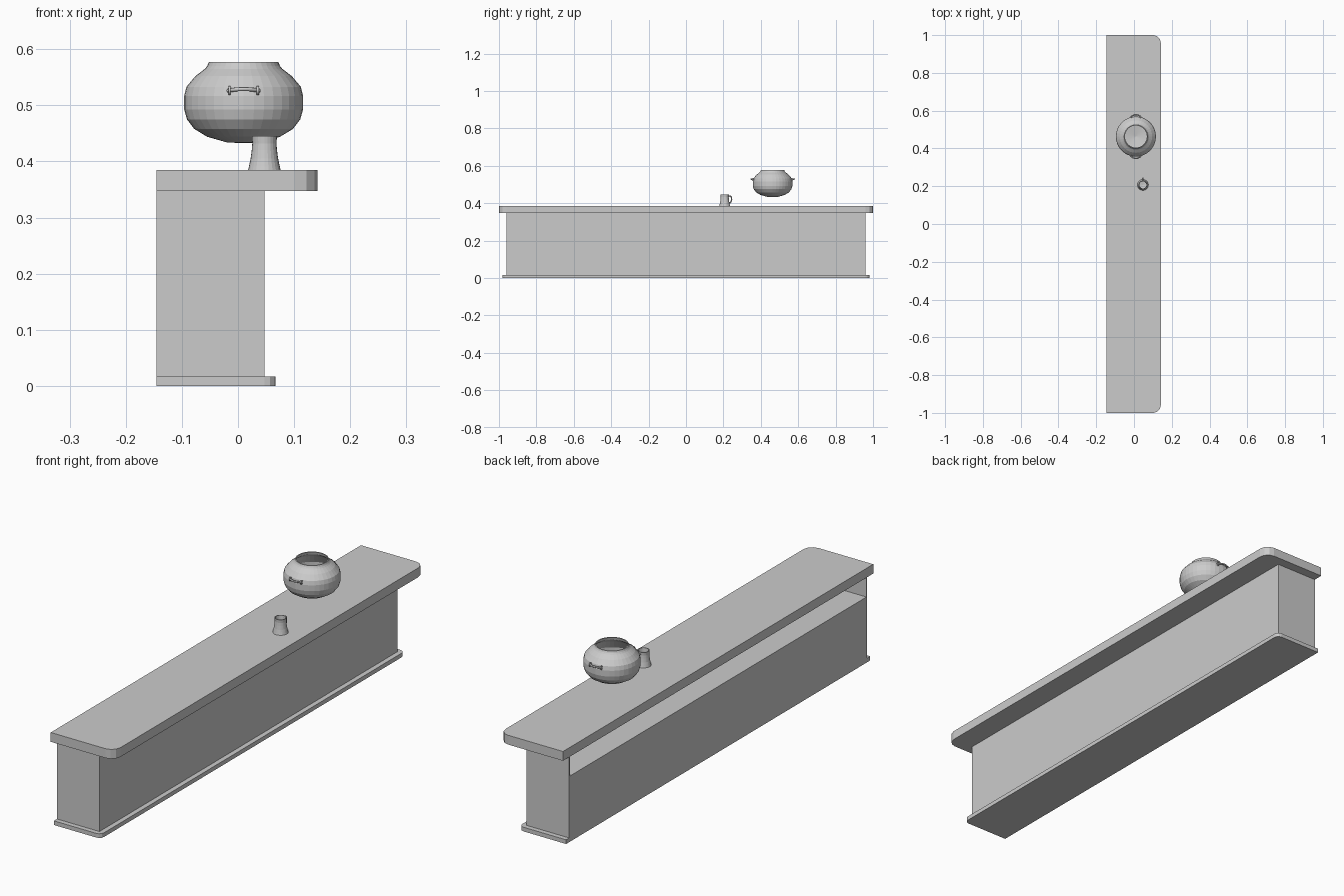
import bpy, bmesh, math
from mathutils import Vector

if "Cube" in bpy.data.objects:
    bpy.data.objects.remove(bpy.data.objects["Cube"])

grey = bpy.data.materials.new("plain grey")
grey.diffuse_color = (0.6, 0.6, 0.6, 1)
grey.use_nodes = True
grey.node_tree.nodes["Principled BSDF"].inputs["Base Color"].default_value = grey.diffuse_color

BACK = -0.145


def finish(name, bm):
    bmesh.ops.recalc_face_normals(bm, faces=bm.faces[:])
    me = bpy.data.meshes.new(name)
    bm.to_mesh(me)
    bm.free()
    me.materials.append(grey)
    ob = bpy.data.objects.new(name, me)
    bpy.context.collection.objects.link(ob)
    return ob


def prism(name, points, direction):
    """Extrude a closed outline along a direction."""
    bm = bmesh.new()
    f = bm.faces.new([bm.verts.new(p) for p in points])
    ext = bmesh.ops.extrude_face_region(bm, geom=[f], use_keep_orig=True)
    bmesh.ops.translate(bm, vec=Vector(direction),
                        verts=[v for v in ext["geom"] if isinstance(v, bmesh.types.BMVert)])
    return finish(name, bm)


def slab(name, front_x, half_y, z0, z1, r):
    """Board with square back corners and rounded front corners."""
    pts = [(BACK, half_y, z0), (BACK, -half_y, z0)]
    for sy, start in ((-1, -90), (1, 0)):
        for i in range(4):
            a = math.radians(start + 30 * i)
            pts.append((front_x - r + r * math.cos(a),
                        sy * (half_y - r) + r * math.sin(a), z0))
    return prism(name, pts, (0, 0, z1 - z0))


def lathe(name, profile, centre, steps):
    """Spin a (radius, z) profile around a vertical axis."""
    bm = bmesh.new()
    verts = [bm.verts.new((r, 0, z)) for r, z in profile]
    edges = [bm.edges.new(p) for p in zip(verts, verts[1:])]
    bmesh.ops.spin(bm, geom=verts + edges, cent=(0, 0, 0), axis=(0, 0, 1),
                   angle=2 * math.pi, steps=steps)
    bmesh.ops.remove_doubles(bm, verts=bm.verts[:], dist=0.0001)
    ob = finish(name, bm)
    ob.location = (centre[0], centre[1], 0)
    return ob


def tube(name, points, radius):
    """Round bar along a path."""
    cu = bpy.data.curves.new(name, 'CURVE')
    cu.dimensions = '3D'
    cu.bevel_depth = radius
    cu.bevel_resolution = 2
    cu.use_fill_caps = True
    sp = cu.splines.new('POLY')
    sp.points.add(len(points) - 1)
    for p, co in zip(sp.points, points):
        p.co = (*co, 1)
    cu.materials.append(grey)
    ob = bpy.data.objects.new(name, cu)
    bpy.context.collection.objects.link(ob)
    return ob


# counter: plinth, body with a shelf recess at the back, end panels, top
slab("counter_base", 0.067, 0.98, 0, 0.017, 0.02)
outline = [(BACK, 0.017), (0.047, 0.017), (0.047, 0.347),
           (-0.045, 0.347), (-0.045, 0.268), (BACK, 0.268)]
prism("counter_body", [(x, -0.956, z) for x, z in outline], (0, 1.912, 0))
for side, y in (("left", -0.96), ("right", 0.956)):
    prism(side + "_end_panel",
          [(BACK, y, 0.017), (0.047, y, 0.017), (0.047, y, 0.347), (BACK, y, 0.347)],
          (0, 0.004, 0))
slab("counter_top", 0.142, 1.0, 0.347, 0.385, 0.04)

# round pot, hollow
px, py = 0.01, 0.463
outer = [(0, 0.4325), (0.03, 0.434), (0.065, 0.444), (0.088, 0.458), (0.101, 0.475),
         (0.106, 0.493), (0.106, 0.517), (0.102, 0.533), (0.086, 0.552),
         (0.069, 0.565), (0.065, 0.57), (0.062, 0.577)]
inner = [(0.058, 0.577), (0.061, 0.566), (0.08, 0.55), (0.1, 0.517), (0.1, 0.493),
         (0.083, 0.46), (0.06, 0.449), (0, 0.44)]
lathe("pot", outer + inner, (px, py), 36)

# pot handles: bowed bar with a small collar at each end
for side, s in (("front", -1), ("back", 1)):
    arc = []
    for i in range(9):
        t = -1 + i / 4
        arc.append((px + 0.028 * t, py + s * (0.116 - 0.014 * t * t),
                    0.529 - 0.003 * t * t))
    tube("pot_handle_" + side, arc, 0.0035)
    for e in (-1, 1):
        x = px + e * 0.025
        tube("pot_handle_collar", [(x - 0.002, py + s * 0.104, 0.5265),
                                   (x + 0.002, py + s * 0.104, 0.5265)], 0.008)

# mug, hollow, with a loop handle
mx, my = 0.047, 0.207
lathe("mug", [(0, 0.385), (0.029, 0.385), (0.0275, 0.391), (0.0245, 0.405),
              (0.0225, 0.42), (0.0215, 0.432), (0.0225, 0.445),
              (0.0195, 0.445), (0.0185, 0.43), (0.021, 0.395), (0, 0.392)], (mx, my), 24)
tube("mug_handle", [(mx, my + 0.019, 0.436), (mx, my + 0.03, 0.438),
                    (mx, my + 0.036, 0.432), (mx, my + 0.037, 0.42),
                    (mx, my + 0.034, 0.407), (mx, my + 0.024, 0.399)], 0.0035)
